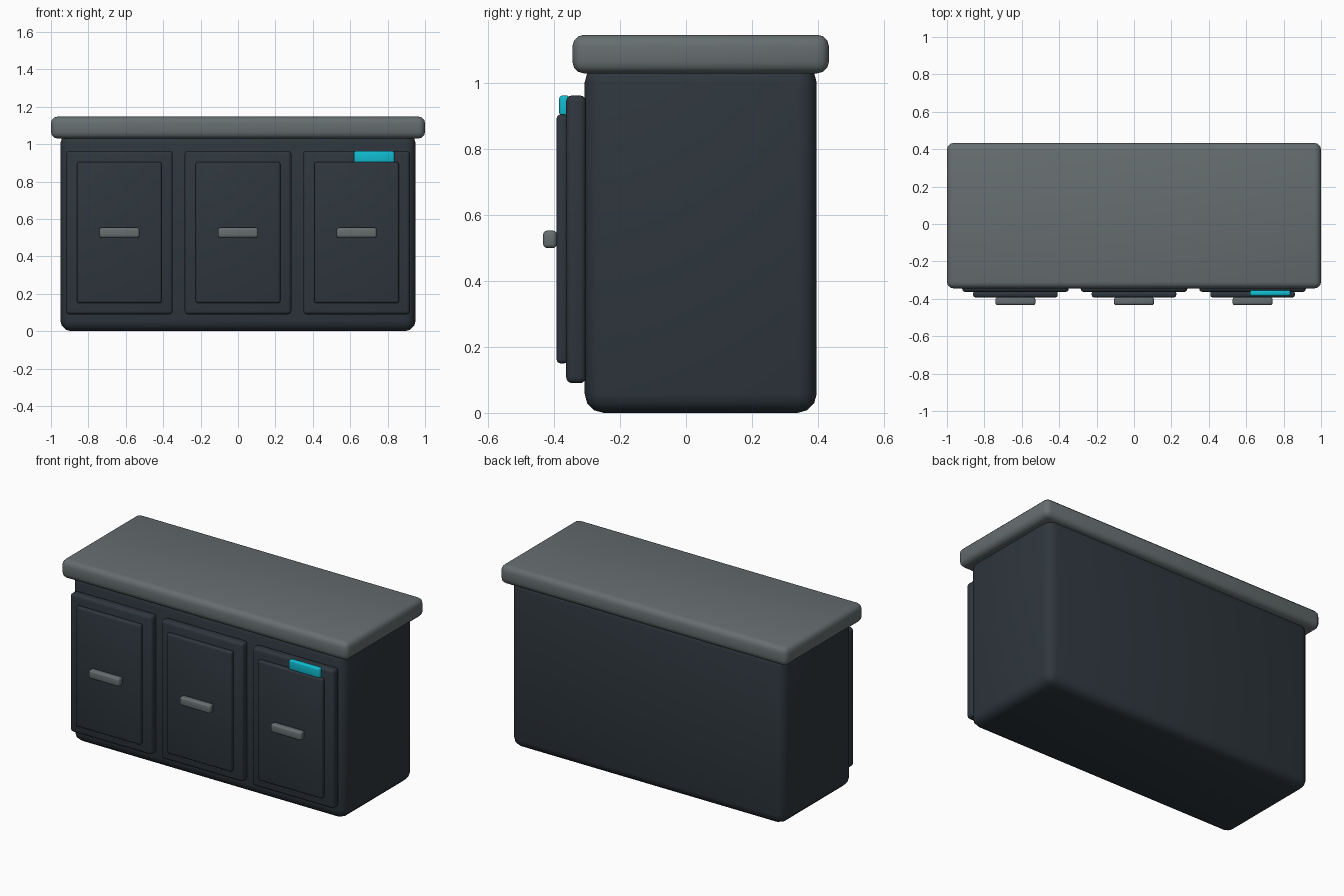
import bpy, math

if "Cube" in bpy.data.objects:
    bpy.data.objects.remove(bpy.data.objects["Cube"])


def lin(h):
    c = [int(h[i:i + 2], 16) / 255 for i in (0, 2, 4)]
    return [v / 12.92 if v <= 0.04045 else ((v + 0.055) / 1.055) ** 2.4 for v in c] + [1]


def mat(name, h):
    m = bpy.data.materials.new(name)
    m.diffuse_color = lin(h)
    m.use_nodes = True
    m.node_tree.nodes["Principled BSDF"].inputs["Base Color"].default_value = m.diffuse_color
    return m


cabinet_dark = mat("dark slate", "2E363D")
stone_grey = mat("stone grey", "666E70")
cyan = mat("cyan", "10BCD0")


def box(name, x, y, z, material, bevel, segments=3):
    """Bevelled box from (min, max) ranges on each axis."""
    bpy.ops.mesh.primitive_cube_add(size=1)
    o = bpy.context.object
    o.name = name
    r = (x, y, z)
    o.location = [(a + b) / 2 for a, b in r]
    o.scale = [b - a for a, b in r]
    bpy.ops.object.transform_apply(location=False, rotation=False, scale=True)
    m = o.modifiers.new("rounded edges", 'BEVEL')
    m.width, m.segments, m.limit_method = bevel, segments, 'NONE'
    bpy.ops.object.modifier_apply(modifier=m.name)
    o.data.materials.append(material)
    bpy.ops.object.shade_smooth_by_angle(angle=math.radians(35))
    return o


# Cabinet body and worktop
box("cabinet_body", (-0.95, 0.95), (-0.309, 0.395), (0, 1.06), cabinet_dark, 0.058)
box("worktop", (-1, 1), (-0.346, 0.432), (1.03, 1.147), stone_grey, 0.035)

# Three doors, each with a raised panel and a bar handle
for i, cx in enumerate((-0.634, 0, 0.634), 1):
    box(f"door_{i}", (cx - 0.285, cx + 0.285), (-0.365, -0.305), (0.09, 0.963), cabinet_dark, 0.018)
    box(f"door_panel_{i}", (cx - 0.226, cx + 0.226), (-0.394, -0.36), (0.15, 0.905), cabinet_dark, 0.012)
    box(f"handle_{i}", (cx - 0.107, cx + 0.107), (-0.435, -0.393), (0.5, 0.553), stone_grey, 0.012)

# Indicator plate on the right door
box("indicator_plate", (0.62, 0.836), (-0.386, -0.355), (0.9, 0.963), cyan, 0.01)

# Centre the whole model in y
ys = [(o.matrix_world @ v.co).y for o in bpy.data.objects for v in o.data.vertices]
shift = (min(ys) + max(ys)) / 2
for o in bpy.data.objects:
    o.location.y -= shift
